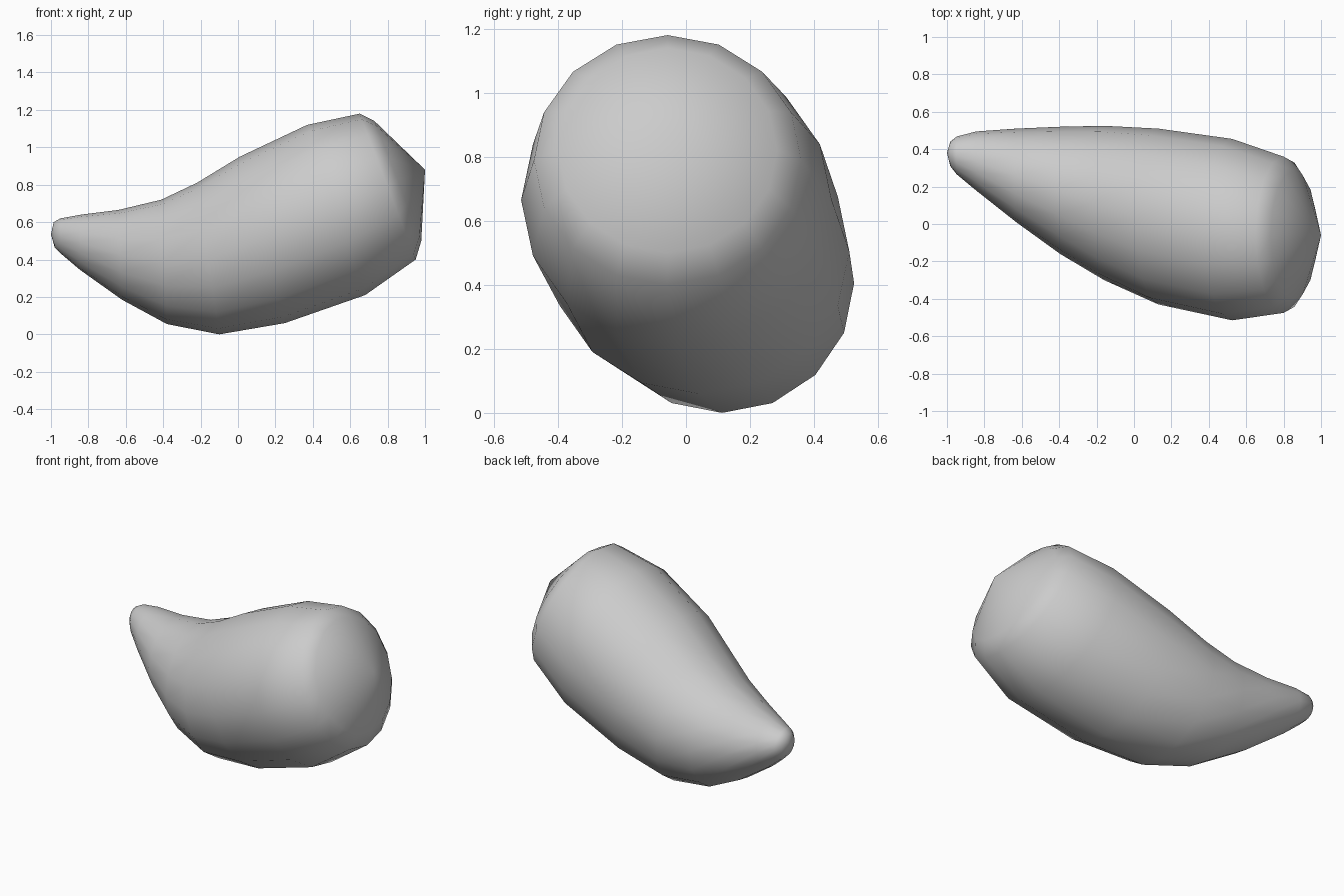
import bpy, bmesh, math
from mathutils import Vector

if "Cube" in bpy.data.objects:
    bpy.data.objects.remove(bpy.data.objects["Cube"])

SIDES = 16
# Rings: top x, top z, bottom x, bottom z, front y, back y
RINGS = [
    (-0.985, 0.60, -0.98, 0.465, 0.31, 0.44),
    (-0.95, 0.62, -0.945, 0.43, 0.265, 0.468),
    (-0.84, 0.64, -0.845, 0.345, 0.178, 0.495),
    (-0.64, 0.665, -0.62, 0.185, 0.01, 0.51),
    (-0.41, 0.72, -0.38, 0.055, -0.16, 0.52),
    (-0.22, 0.81, -0.10, 0.0, -0.30, 0.525),
    (0.01, 0.95, 0.25, 0.06, -0.43, 0.51),
    (0.37, 1.12, 0.68, 0.21, -0.515, 0.455),
    (0.65, 1.18, 0.95, 0.40, -0.475, 0.36),
    (0.73, 1.14, 0.98, 0.50, -0.40, 0.285),
]

# Tapered, curved horn skinned through the rings
bm = bmesh.new()
loops = []
for tx, tz, bx, bz, y0, y1 in RINGS:
    center = Vector(((tx + bx) / 2, (y0 + y1) / 2, (tz + bz) / 2))
    up = Vector(((tx - bx) / 2, 0, (tz - bz) / 2))
    side = Vector((0, (y1 - y0) / 2, 0))
    loops.append([bm.verts.new(center + up * math.cos(a) + side * math.sin(a))
                  for a in (2 * math.pi * i / SIDES for i in range(SIDES))])
for a, b in zip(loops, loops[1:]):
    for i in range(SIDES):
        j = (i + 1) % SIDES
        bm.faces.new((a[i], a[j], b[j], b[i]))

# Pointed tip and domed base, closed as fans
for loop, apex in ((loops[0], (-1.0, 0.38, 0.535)), (loops[-1], (1.0, -0.06, 0.88))):
    v = bm.verts.new(apex)
    for i in range(SIDES):
        bm.faces.new((loop[i], loop[(i + 1) % SIDES], v))

bmesh.ops.recalc_face_normals(bm, faces=bm.faces)
for f in bm.faces:
    f.smooth = True
mesh = bpy.data.meshes.new("curved_horn")
bm.to_mesh(mesh)
bm.free()
bpy.context.collection.objects.link(bpy.data.objects.new("curved_horn", mesh))
